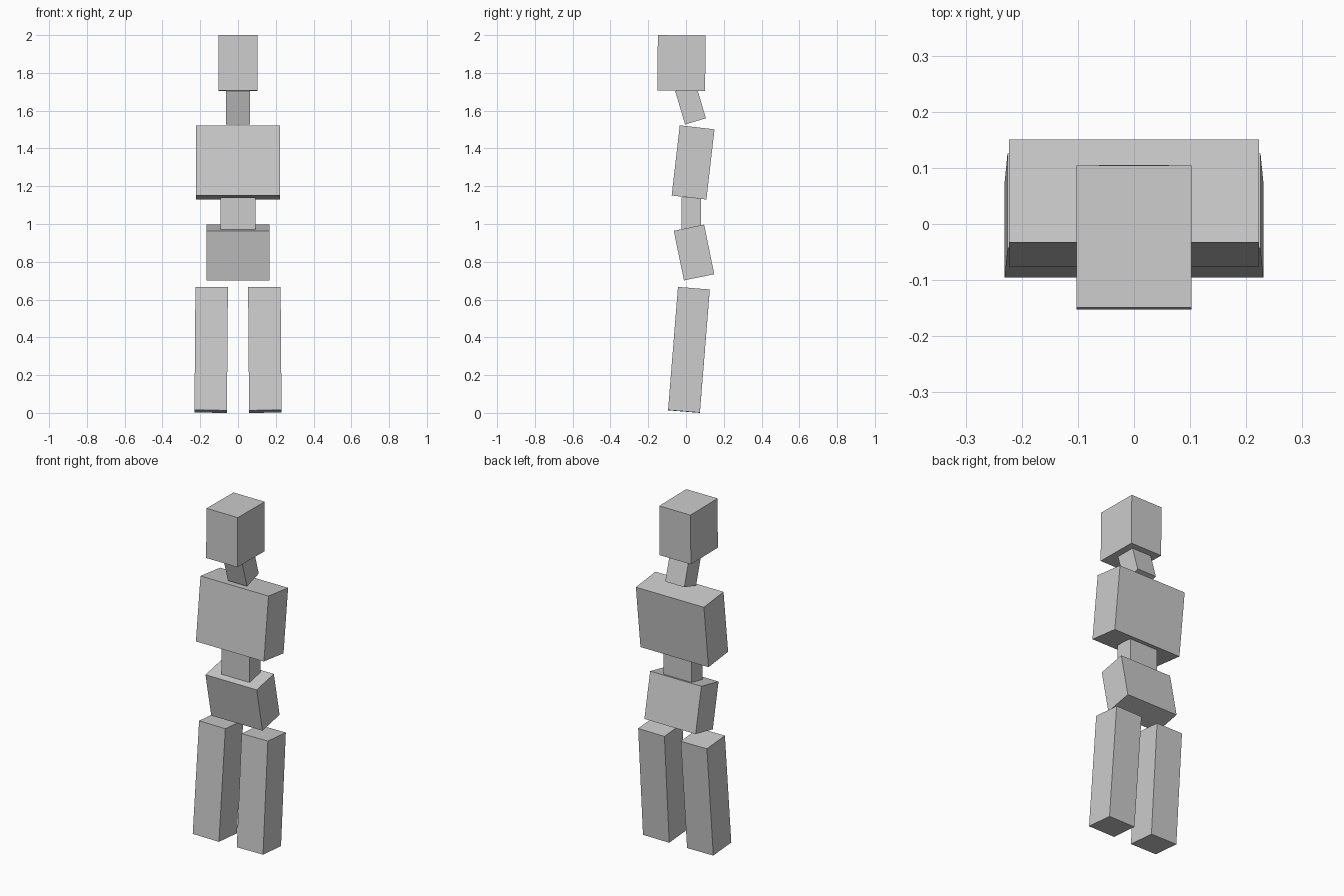
import bpy, math

if "Cube" in bpy.data.objects:
    bpy.data.objects.remove(bpy.data.objects["Cube"])

# One plain grey for the whole figure
grey = bpy.data.materials.new("plain grey")
grey.diffuse_color = (0.604, 0.604, 0.604, 1.0)
grey.use_nodes = True
grey.node_tree.nodes["Principled BSDF"].inputs["Base Color"].default_value = grey.diffuse_color


def block(name, size, centre, pitch=0.0, lean=0.0):
    """Box of full size, pitched about x (positive = top toward front), leaned about y."""
    bpy.ops.mesh.primitive_cube_add(size=1, location=centre)
    ob = bpy.context.object
    ob.name = name
    ob.scale = size
    ob.rotation_euler = (math.radians(pitch), math.radians(lean), 0)
    ob.data.materials.append(grey)
    return ob


# Head and neck
block("head", (0.205, 0.253, 0.293), (0, -0.024, 1.852), -0.6)
block("neck", (0.125, 0.115, 0.185), (0, 0.024, 1.632), 16.5)

# Torso: chest, waist and pelvis
block("chest", (0.446, 0.185, 0.374), (0, 0.0375, 1.326), -6.6)
block("waist", (0.185, 0.105, 0.168), (0, 0.028, 1.055))
block("pelvis", (0.336, 0.164, 0.268), (0, 0.0425, 0.849), 11.6)

# Legs, mirrored, feet slightly apart
for side, label in ((-1, "right_leg"), (1, "left_leg")):
    block(label, (0.172, 0.169, 0.654), (side * 0.142, 0.0155, 0.3335), -4.6, -side * 0.45)
